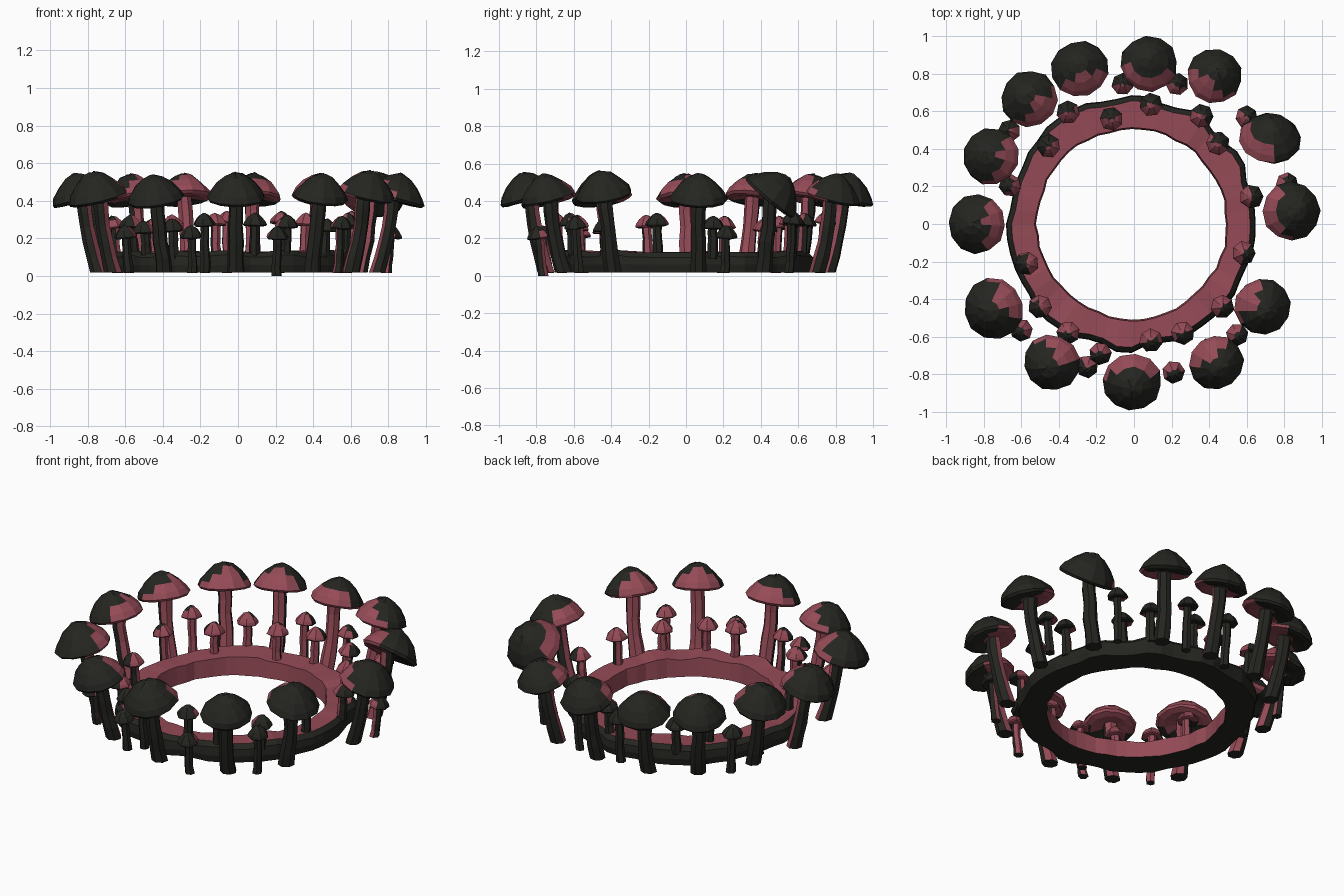
import bpy, bmesh, math, random
from math import sin, cos, pi
from mathutils import Vector, Matrix

if "Cube" in bpy.data.objects:
    bpy.data.objects.remove(bpy.data.objects["Cube"])

random.seed(4)


def material(name, col):
    m = bpy.data.materials.new(name)
    m.diffuse_color = (*col, 1)
    m.use_nodes = True
    m.node_tree.nodes["Principled BSDF"].inputs["Base Color"].default_value = m.diffuse_color
    return m


DARK = material("dark_bark", (0.018, 0.019, 0.015))
PINK = material("rose_flesh", (0.30, 0.07, 0.095))


def finish(bm, name):
    me = bpy.data.meshes.new(name)
    bm.normal_update()
    bm.to_mesh(me)
    bm.free()
    me.materials.append(DARK)
    me.materials.append(PINK)
    ob = bpy.data.objects.new(name, me)
    bpy.context.collection.objects.link(ob)


def skin(bm, rings, cyclic=False):
    """Bridge equal rings of points with quads; returns the faces."""
    vs = [[bm.verts.new(p) for p in r] for r in rings]
    n, faces = len(vs[0]), []
    for i in range(len(vs) - (0 if cyclic else 1)):
        a, b = vs[i], vs[(i + 1) % len(vs)]
        for j in range(n):
            k = (j + 1) % n
            faces.append(bm.faces.new((a[j], a[k], b[k], b[j])))
    if not cyclic:
        faces.append(bm.faces.new(vs[0][::-1]))
        faces.append(bm.faces.new(vs[-1]))
    bmesh.ops.recalc_face_normals(bm, faces=faces)
    return faces


# cap profile (radius, height) from the gills up to the crown, unit size
CAP = [(0.25, -0.12), (0.72, -0.20), (0.93, -0.17), (1.0, -0.08),
       (0.90, 0.14), (0.66, 0.43), (0.36, 0.68), (0.08, 0.79)]


def mushroom(name, x, y, z0, z1, rx, stem_r, lean, tilt, sides, dome=1.0, extra=0.0, share=0.32):
    """Stem leaning out from the ring and a tilted, faceted cap."""
    bm = bmesh.new()
    out = Vector((x, y, 0)).normalized()
    side = Vector((-out.y, out.x, 0))
    top = Vector((x, y, z1)) - out * rx * 0.12
    # stem
    rings, n, ph = [], max(6, sides // 2 + 1), random.random() * 6
    steps = 5
    for i in range(steps + 1):
        t = i / steps
        c = top - out * lean * (1 - t) ** 1.6
        c.z = z0 + (z1 - z0) * t
        c += side * random.uniform(-.12, .12) * stem_r
        r = stem_r * (1.12 - 0.45 * t + 0.3 * t * t) * random.uniform(.94, 1.06)
        rings.append([c + out * r * cos(ph + 2 * pi * j / n) + side * r * sin(ph + 2 * pi * j / n)
                      for j in range(n)])
    for f in skin(bm, rings):
        f.normal_update()
        f.material_index = int(f.normal.dot(out) < -0.25)
    # cap
    rot = Matrix.Rotation(math.radians(tilt), 3, side)
    if extra:
        rot = Matrix.Rotation(math.radians(extra), 3, Vector((-1, 0, 0))) @ rot
    cc = Vector((x, y, z1))
    rings, wave = [], random.random() * 6
    for r, h in CAP:
        ring = []
        for j in range(sides):
            a = ph + 2 * pi * j / sides
            k = rx * r * random.uniform(.98, 1.05)
            p = out * k * cos(a) + side * k * sin(a)
            p.z = h * rx * dome * random.uniform(.95, 1.05)
            ring.append(cc + rot @ p)
        rings.append(ring)
    for f in skin(bm, rings):
        f.normal_update()
        rel = (f.calc_center_median() - cc) / rx
        # wavy colour border across the crown, straight one under the cap
        lim = share + .1 * sin(wave + 4 * rel.dot(side)) if f.normal.z > 0 else 0
        f.material_index = int(-rel.dot(out) > lim)
    finish(bm, name)


# stone base ring with blocky outer edge
bm = bmesh.new()
N, rings = 52, []
for i in range(N):
    a = 2 * pi * i / N
    if i % 2 == 0:
        ro, zt = random.uniform(.65, .69), random.uniform(.122, .138)
    ri = random.uniform(.495, .51)
    prof = [(ri, .018), (ro - .01, .018), (ro, .06), (ro - .005, zt - .025),
            (ro - .03, zt), (ri + .008, zt - .005)]
    rings.append([Vector((-.012 + r * cos(a), r * sin(a), z)) for r, z in prof])
for f in skin(bm, rings, cyclic=True):
    f.normal_update()
    c = f.calc_center_median()
    rad = math.hypot(c.x + .012, c.y)
    f.material_index = int((rad < .53 or f.normal.z > .8) and f.normal.z > -.7)
finish(bm, "base_ring")

# tall mushrooms: x, y, cap radius, cap height
TALL = [(.08, .855, .15, .43), (.43, .79, .145, .43), (.84, .07, .155, .425),
        (.685, -.44, .15, .445), (.44, -.74, .145, .43), (-.01, -.845, .155, .43),
        (-.44, -.74, .15, .42), (-.75, -.45, .16, .43), (-.84, 0, .155, .425),
        (-.765, .36, .15, .43), (-.56, .67, .15, .425), (-.29, .83, .15, .43)]
for i, (x, y, r, z) in enumerate(TALL):
    mushroom(f"tall_mushroom_{i + 1}", x, y, .018, z, r, .042, .08, 15, 12)
# the strongly tilted one
mushroom("tall_mushroom_13", .725, .46, .018, .43, .165, .042, .075, 4, 12, extra=38)

# short mushrooms outside the ring, reaching the ground
OUTER = [(-.06, .745, .29), (.23, .745, .29), (.60, .57, .29), (.815, .215, .215), (.55, -.59, .265),
         (.21, -.79, .21), (-.25, -.76, .215), (-.60, -.565, .215), (-.665, .495, .265),
         (-.18, -.69, .28), (-.66, .205, .265)]
for i, (x, y, z) in enumerate(OUTER):
    mushroom(f"outer_sprout_{i + 1}", x, y, 0 if i == 5 else .015, z, .06, .025, .02, 8, 7,
             dome=1.15, share=.1)

# short mushrooms growing on the ring
INNER = [(-.35, .595, .27), (-.12, .56, .28), (.09, .635, .28), (.36, .575, .28), (.445, .43, .25),
         (.625, .145, .265), (.585, -.155, .28), (.47, -.44, .25), (.26, -.58, .27), (.09, -.62, .28),
         (-.35, -.58, .25), (-.50, -.44, .24), (-.57, -.21, .27), (-.455, .415, .25)]
for i, (x, y, z) in enumerate(INNER):
    mushroom(f"ring_sprout_{i + 1}", x, y, .09, z, .063, .027, .01, 4, 7, dome=1.1, share=.0)
